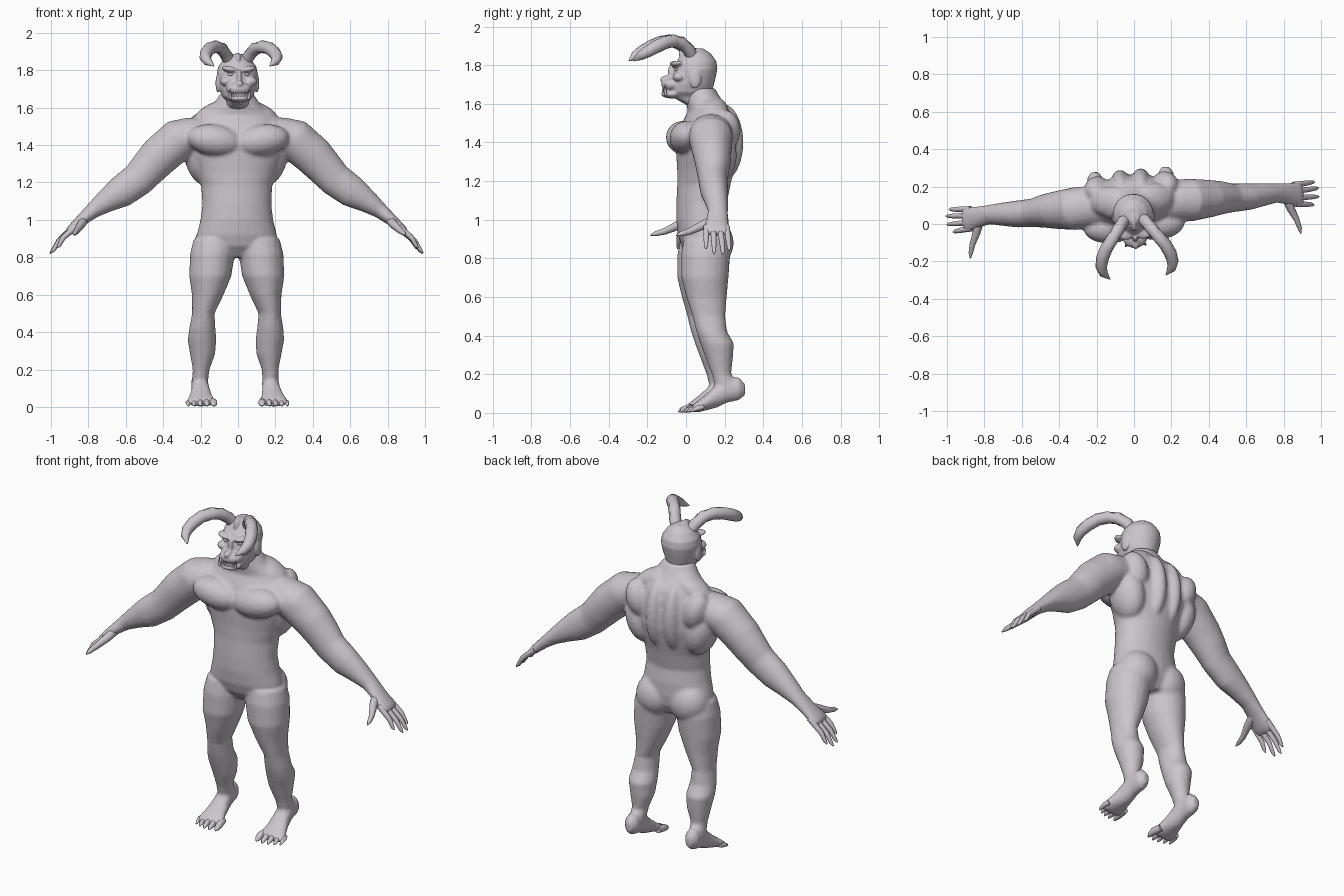
import bpy, bmesh, math
from mathutils import Vector, Matrix

TWIST = 0.075          # whole figure is turned slightly about z
X, Y, Z = Vector((1, 0, 0)), Vector((0, 1, 0)), Vector((0, 0, 1))

skin = bpy.data.materials.new("pale grey skin")
skin.diffuse_color = (0.60, 0.56, 0.60, 1)


def loft(bm, pts, ref=Y, axis=None, n=20, mirror=True):
    """Closed tube through (x, y, z, ru, rv) sections, optionally on both sides."""
    for s in ((1, -1) if mirror else (1,)):
        rings = []
        for i, (x, y, z, ru, rv) in enumerate(pts):
            a, b = pts[max(i - 1, 0)], pts[min(i + 1, len(pts) - 1)]
            t = axis or (Vector(b[:3]) - Vector(a[:3])).normalized()
            u = t.cross(ref).normalized()
            v = t.cross(u)
            ring = []
            for k in range(n):
                w = 2 * math.pi * k / n
                p = Vector((x, y, z)) + u * ru * math.cos(w) + v * rv * math.sin(w)
                ring.append(bm.verts.new((p.x * s, p.y, p.z)))
            rings.append(ring)
        faces = [bm.faces.new(rings[0]), bm.faces.new(rings[-1])]
        for r0, r1 in zip(rings, rings[1:]):
            for k in range(n):
                j = (k + 1) % n
                faces.append(bm.faces.new((r0[k], r0[j], r1[j], r1[k])))
        bmesh.ops.recalc_face_normals(bm, faces=faces)


def blob(bm, c, r, mirror=True, roll=0):
    """Ellipsoid muscle, optionally on both sides, rolled about y."""
    for s in ((1, -1) if mirror else (1,)):
        m = (Matrix.Translation((c[0] * s, c[1], c[2])) @ Matrix.Rotation(roll * s, 4, 'Y')
             @ Matrix.Diagonal((*r, 1)))
        bmesh.ops.create_uvsphere(bm, u_segments=20, v_segments=12, radius=1, matrix=m)


def stack(rows, cx=0):
    """(z, half width, y front, y back) rows to loft sections."""
    return [(cx, (a + b) / 2, z, hx, (b - a) / 2) for z, hx, a, b in rows]


def finish(name, bm, voxel=0, smooth=0):
    me = bpy.data.meshes.new(name)
    bm.to_mesh(me)
    bm.free()
    ob = bpy.data.objects.new(name, me)
    bpy.context.collection.objects.link(ob)
    bpy.ops.object.select_all(action='DESELECT')
    ob.select_set(True)
    bpy.context.view_layer.objects.active = ob
    if voxel:
        m = ob.modifiers.new("fuse", 'REMESH')
        m.mode, m.voxel_size = 'VOXEL', voxel
        bpy.ops.object.modifier_apply(modifier=m.name)
        m = ob.modifiers.new("soften", 'SMOOTH')
        m.factor, m.iterations = 0.5, smooth
        bpy.ops.object.modifier_apply(modifier=m.name)
    ob.data.materials.clear()
    ob.data.materials.append(skin)
    bpy.ops.object.shade_smooth_by_angle(angle=math.radians(50))
    ob.rotation_euler.z = TWIST
    return ob


# --- body: torso, arms, legs and feet fused into one skin
bm = bmesh.new()
loft(bm, stack([
    (0.80, 0.09, 0.03, 0.18), (0.86, 0.20, -0.02, 0.21), (0.92, 0.215, -0.04, 0.22),
    (1.00, 0.195, -0.05, 0.22), (1.08, 0.185, -0.05, 0.21), (1.18, 0.19, -0.045, 0.23),
    (1.26, 0.22, -0.045, 0.25), (1.34, 0.255, -0.05, 0.265), (1.42, 0.265, -0.05, 0.265),
    (1.50, 0.25, -0.02, 0.255), (1.56, 0.20, 0.01, 0.235), (1.62, 0.125, 0.0, 0.185),
    (1.68, 0.085, 0.0, 0.15)]), axis=Z, n=32, mirror=False)
blob(bm, (0.125, -0.005, 1.425), (0.15, 0.09, 0.085), roll=-0.15)    # chest
blob(bm, (0.055, 0.19, 1.40), (0.06, 0.105, 0.20))                   # spine muscles
blob(bm, (0.18, 0.19, 1.46), (0.07, 0.08, 0.11), roll=0.3)           # shoulder blades
blob(bm, (0.19, 0.14, 1.33), (0.085, 0.11, 0.15), roll=0.25)         # side back
blob(bm, (0.12, 0.13, 1.57), (0.12, 0.08, 0.055), roll=0.45)         # neck slopes
blob(bm, (0.105, 0.135, 0.88), (0.115, 0.105, 0.12))                 # buttocks
# arms
loft(bm, [
    (0.16, 0.11, 1.47, 0.08, 0.10), (0.24, 0.11, 1.45, 0.10, 0.11),
    (0.31, 0.105, 1.43, 0.112, 0.115), (0.415, 0.105, 1.34, 0.108, 0.10),
    (0.47, 0.105, 1.28, 0.10, 0.09), (0.53, 0.10, 1.215, 0.092, 0.077),
    (0.62, 0.10, 1.15, 0.086, 0.072), (0.70, 0.105, 1.10, 0.063, 0.062),
    (0.77, 0.108, 1.05, 0.043, 0.052), (0.83, 0.10, 1.00, 0.032, 0.058),
    (0.89, 0.092, 0.945, 0.025, 0.07), (0.91, 0.092, 0.925, 0.015, 0.062)])
blob(bm, (0.33, 0.105, 1.44), (0.12, 0.11, 0.085), roll=0.6)         # deltoids
# legs
for cx, row in [
    (0.115, (0.90, 0.115, -0.02, 0.21)), (0.13, (0.82, 0.12, -0.035, 0.22)),
    (0.142, (0.70, 0.113, -0.035, 0.21)), (0.155, (0.60, 0.085, -0.01, 0.20)),
    (0.178, (0.50, 0.06, 0.02, 0.19)), (0.182, (0.42, 0.07, 0.04, 0.20)),
    (0.182, (0.36, 0.077, 0.06, 0.235)), (0.178, (0.28, 0.067, 0.09, 0.23)),
    (0.185, (0.20, 0.045, 0.12, 0.22)), (0.19, (0.12, 0.043, 0.14, 0.27))]:
    if cx == 0.115:
        leg = []
    leg += stack([row], cx)
loft(bm, leg, axis=-Z)
# feet, heels raised
loft(bm, [
    (0.19, 0.292, 0.12, 0.03, 0.02), (0.19, 0.26, 0.125, 0.06, 0.042),
    (0.19, 0.20, 0.12, 0.067, 0.045), (0.19, 0.14, 0.085, 0.06, 0.05),
    (0.193, 0.09, 0.055, 0.042, 0.062), (0.195, 0.045, 0.032, 0.03, 0.077),
    (0.195, 0.015, 0.02, 0.017, 0.074)], ref=X, axis=-Y)
finish("body", bm, 0.01, 6)

# --- head with jaw, brow, nose and ears
bm = bmesh.new()
loft(bm, stack([
    (1.59, 0.07, 0.01, 0.15), (1.635, 0.06, -0.07, 0.13), (1.66, 0.083, -0.09, 0.135),
    (1.70, 0.098, -0.085, 0.145), (1.74, 0.105, -0.075, 0.155), (1.78, 0.11, -0.065, 0.163),
    (1.82, 0.102, -0.05, 0.158), (1.86, 0.072, -0.02, 0.13), (1.887, 0.03, 0.01, 0.09)]),
    axis=Z, n=28, mirror=False)
blob(bm, (0, -0.07, 1.70), (0.068, 0.058, 0.038), False)             # muzzle
blob(bm, (0, -0.075, 1.65), (0.06, 0.055, 0.022), False)             # lower jaw
blob(bm, (0, -0.10, 1.725), (0.022, 0.035, 0.022), False)            # nose
blob(bm, (0, -0.075, 1.76), (0.014, 0.02, 0.045), False)             # nose bridge
blob(bm, (0.048, -0.048, 1.805), (0.045, 0.035, 0.016), roll=-0.2)   # brows
blob(bm, (0.065, -0.04, 1.74), (0.035, 0.035, 0.025))                # cheeks
blob(bm, (0, 0.02, 1.86), (0.018, 0.06, 0.035), False)               # crest
blob(bm, (0.105, 0.04, 1.73), (0.012, 0.03, 0.05))                   # ears
finish("head", bm, 0.006, 3)

# --- eyes
bm = bmesh.new()
blob(bm, (0.043, -0.052, 1.777), (0.017, 0.012, 0.008))
finish("eyes", bm)

# --- tusks and teeth
bm = bmesh.new()
loft(bm, [(0.048, -0.108, 1.645, 0.008, 0.008), (0.052, -0.113, 1.67, 0.007, 0.007),
          (0.05, -0.112, 1.70, 0.001, 0.001)], n=8)
for x in (0.008, 0.022, 0.036):
    loft(bm, [(x, -0.121 + x * 0.2, 1.658, 0.006, 0.004),
              (x, -0.121 + x * 0.2, 1.68, 0.003, 0.002)], axis=Z, n=6)
finish("tusks", bm)

# --- horns sweeping out, forward and curling in
bm = bmesh.new()
loft(bm, [
    (0.035, 0.035, 1.83, 0.03, 0.03), (0.062, 0.01, 1.88, 0.033, 0.033),
    (0.09, -0.03, 1.915, 0.034, 0.034), (0.125, -0.075, 1.926, 0.034, 0.034),
    (0.158, -0.12, 1.918, 0.034, 0.034), (0.182, -0.17, 1.895, 0.034, 0.034),
    (0.192, -0.215, 1.87, 0.031, 0.031), (0.182, -0.252, 1.848, 0.024, 0.024),
    (0.15, -0.285, 1.823, 0.003, 0.003)], ref=Vector((0.8, -0.3, 0.2)), n=12)
finish("horns", bm)

# --- fingers and thumbs
bm = bmesh.new()
for y0, tip in [(0.145, (0.98, 0.152, 0.84)), (0.11, (1.0, 0.118, 0.82)),
                (0.075, (0.998, 0.072, 0.823)), (0.042, (0.968, 0.03, 0.85))]:
    a, b = Vector((0.865, y0, 0.965)), Vector(tip)
    m = a.lerp(b, 0.6) + Vector((0.008, 0, 0.008))
    loft(bm, [(*a, 0.017, 0.017), (*m, 0.014, 0.014), (*a.lerp(b, 0.9), 0.01, 0.01),
              (*b, 0.003, 0.003)], n=10)
loft(bm, [(0.82, 0.085, 1.0, 0.025, 0.025), (0.842, 0.02, 0.97, 0.023, 0.022),
          (0.87, -0.045, 0.94, 0.017, 0.015), (0.882, -0.09, 0.928, 0.013, 0.012),
          (0.886, -0.118, 0.92, 0.003, 0.003)], ref=X, n=10)
finish("fingers", bm)

# --- clawed toes
bm = bmesh.new()
for x, tip, r in [(0.137, -0.022, 0.02), (0.17, -0.028, 0.016), (0.2, -0.024, 0.015),
                  (0.229, -0.012, 0.014), (0.255, 0.003, 0.013)]:
    fan = (x - 0.19) * 0.15
    loft(bm, [(x, 0.07, 0.03, r, r), (x + fan, tip + 0.04, 0.024, r, r),
              (x + fan, tip + 0.015, 0.015, r * 0.7, r * 0.8),
              (x + fan, tip, 0.005, 0.003, 0.004)], ref=X, n=10)
finish("toes", bm)
